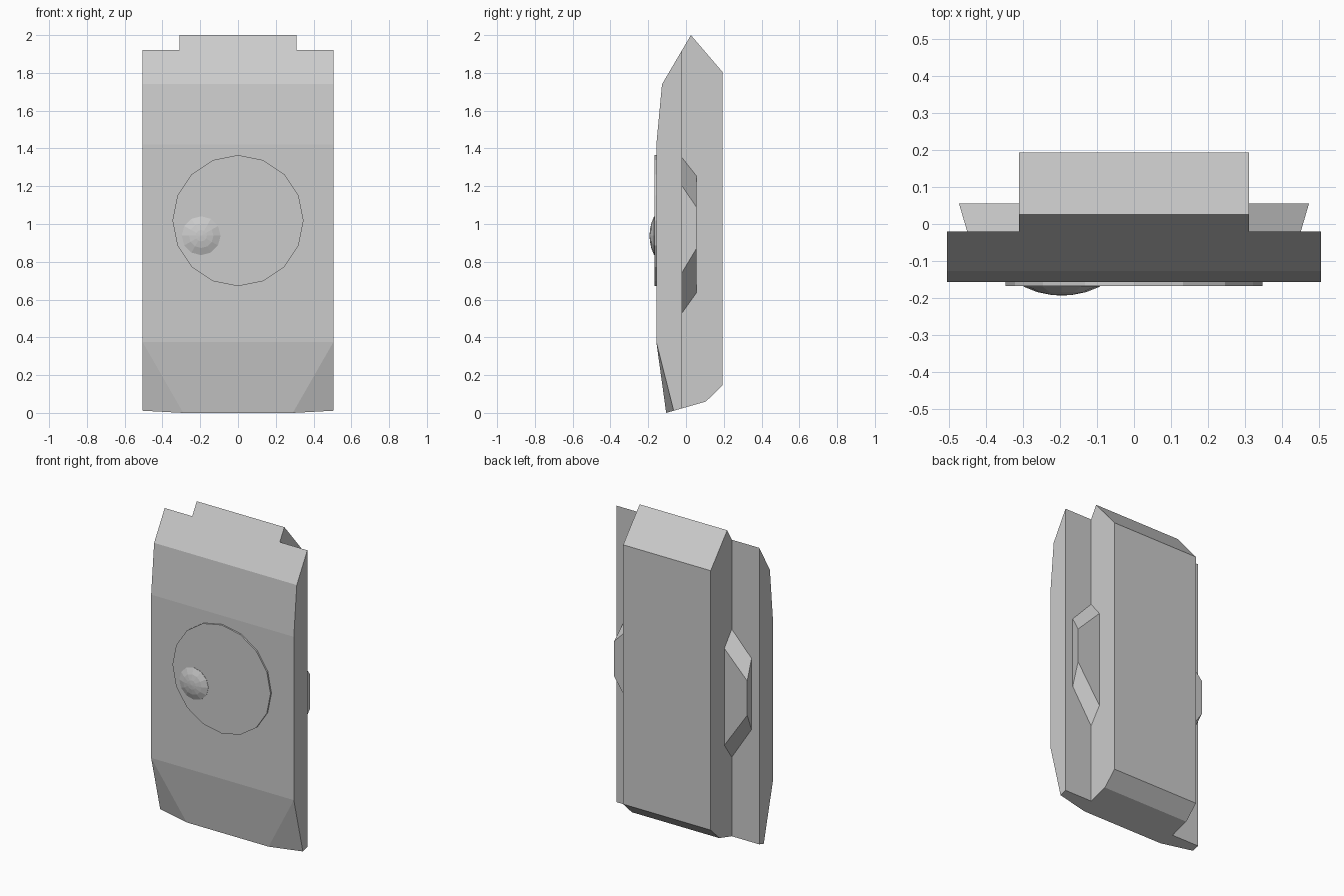
import bpy, bmesh
from math import sin, cos, pi
from mathutils import Vector

if "Cube" in bpy.data.objects:
    bpy.data.objects.remove(bpy.data.objects["Cube"])


def finish(name, bm):
    bmesh.ops.recalc_face_normals(bm, faces=bm.faces[:])
    me = bpy.data.meshes.new(name)
    bm.to_mesh(me)
    bm.free()
    ob = bpy.data.objects.new(name, me)
    bpy.context.collection.objects.link(ob)
    return ob


def bridge(bm, a, b):
    for i in range(len(a)):
        j = (i + 1) % len(a)
        bm.faces.new((a[i], a[j], b[j], b[i]))


def loft(name, loops):
    bm = bmesh.new()
    rings = [[bm.verts.new(p) for p in loop] for loop in loops]
    for a, b in zip(rings, rings[1:]):
        bridge(bm, a, b)
    bm.faces.new(rings[0])
    bm.faces.new(rings[-1])
    return finish(name, bm)


def circle(cx, y, cz, r, n):
    return [(cx + r * sin(2 * pi * i / n), y, cz + r * cos(2 * pi * i / n)) for i in range(n)]


# Main body: side profile (y, z) extruded across the full width
profile = [(-0.105, 0), (-0.157, 0.375), (-0.157, 1.42), (-0.127, 1.74), (0.026, 2.0),
           (0.193, 1.805), (0.193, 0.145), (0.105, 0.06)]
body = loft("body", [[(x, y, z) for y, z in profile] for x in (-0.505, 0.505)])

# Chamfered lower front corners
bm = bmesh.new()
bm.from_mesh(body.data)
for s in (-1, 1):
    a, b, c = (Vector(p) for p in ((s * 0.505, -0.157, 0.375), (s * 0.29, -0.105, 0), (s * 0.505, -0.065, 0.0114)))
    n = (b - a).cross(c - a).normalized()
    if n.dot(Vector((0, 0, 1)) - a) > 0:
        n = -n
    bmesh.ops.bisect_plane(bm, geom=bm.verts[:] + bm.edges[:] + bm.faces[:], dist=1e-4,
                           plane_co=a, plane_no=n, clear_outer=True)
    bmesh.ops.holes_fill(bm, edges=[e for e in bm.edges if e.is_boundary], sides=0)
bmesh.ops.recalc_face_normals(bm, faces=bm.faces[:])
bm.to_mesh(body.data)
bm.free()

# Narrow the rear block by cutting away both sides behind the front plate
for s in (-1, 1):
    cutter = loft("side_cutter", [[(s * x, y, z) for y, z in ((-0.02, -1), (0.5, -1), (0.5, 3), (-0.02, 3))]
                                  for x in (0.31, 0.8)])
    cutter.hide_render = True
    mod = body.modifiers.new("side_cut", 'BOOLEAN')
    mod.operation = 'DIFFERENCE'
    mod.solver = 'EXACT'
    mod.object = cutter
    bpy.context.view_layer.objects.active = body
    bpy.ops.object.modifier_apply(modifier=mod.name)
    bpy.data.objects.remove(cutter)

# Tapered side grips
for s, side in ((-1, "left"), (1, "right")):
    inner = [(-0.02, 0.53), (0.055, 0.635), (0.055, 1.255), (-0.02, 1.35)]
    outer = [(0.45, -0.02, 0.745), (0.472, 0.055, 0.87), (0.472, 0.055, 1.09), (0.45, -0.02, 1.2)]
    loft(side + "_grip", [[(s * 0.31, y, z) for y, z in inner], [(s * x, y, z) for x, y, z in outer]])

# Raised front disc
loft("front_disc", [circle(0, y, 1.018, 0.347, 16) for y in (-0.155, -0.167)])

# Low domed button
loft("button", [circle(-0.195, y, 0.938, r, 12) for r, y in
                ((0.103, -0.160), (0.103, -0.169), (0.065, -0.184), (0.03, -0.191), (0.003, -0.193))])
